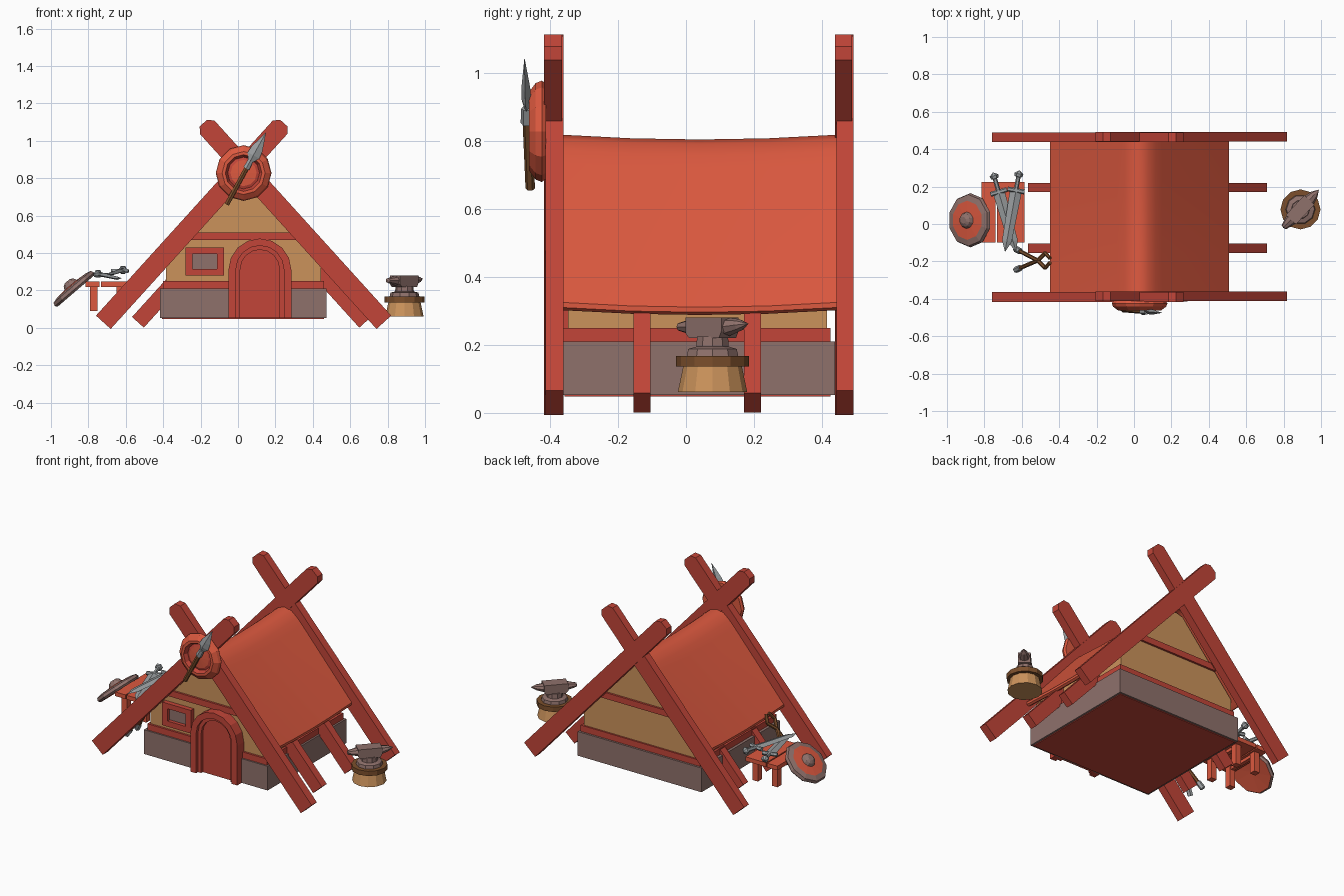
import bpy, bmesh, math
from mathutils import Vector, Matrix

if "Cube" in bpy.data.objects:
    bpy.data.objects.remove(bpy.data.objects["Cube"])

CX = 0.03  # centre line of the hut


def mat(name, r, g, b):
    m = bpy.data.materials.new(name)
    m.diffuse_color = (r, g, b, 1)
    m.use_nodes = True
    m.node_tree.nodes["Principled BSDF"].inputs["Base Color"].default_value = m.diffuse_color
    return m


ROOF = mat("orange red", 0.72, 0.10, 0.05)
WOOD = mat("dark red wood", 0.54, 0.06, 0.04)
PLASTER = mat("tan plaster", 0.60, 0.29, 0.105)
STONE = mat("purple grey", 0.275, 0.165, 0.148)
METAL = mat("steel grey", 0.33, 0.35, 0.36)
BROWN = mat("brown wood", 0.20, 0.078, 0.025)


def finish(name, bm, m, matrix=None):
    bmesh.ops.remove_doubles(bm, verts=bm.verts, dist=1e-5)
    bmesh.ops.recalc_face_normals(bm, faces=bm.faces)
    me = bpy.data.meshes.new(name)
    bm.to_mesh(me)
    bm.free()
    for k in (m if isinstance(m, list) else [m]):
        me.materials.append(k)
    ob = bpy.data.objects.new(name, me)
    bpy.context.collection.objects.link(ob)
    if matrix is not None:
        ob.matrix_world = matrix
    return ob


def loft(name, pts, ys, m, sag=None, matrix=None):
    """Closed xz profile swept along the y stations."""
    bm = bmesh.new()
    n = len(pts)
    rings = []
    for y in ys:
        d = sag(y) if sag else 0
        rings.append([bm.verts.new((x, y, z - d)) for x, z in pts])
    for a, b in zip(rings, rings[1:]):
        for i in range(n):
            j = (i + 1) % n
            bm.faces.new((a[i], a[j], b[j], b[i]))
    bm.faces.new(rings[0])
    bm.faces.new(rings[-1])
    return finish(name, bm, m, matrix)


def box(name, x0, x1, y0, y1, z0, z1, m, matrix=None):
    return loft(name, [(x0, z0), (x1, z0), (x1, z1), (x0, z1)], (y0, y1), m, None, matrix)


def lathe(name, prof, n, m, loc, axis=(0, 0, 1), scale=(1, 1, 1), bands=None):
    """(radius, height) profile turned about an axis; bands = material per segment."""
    bm = bmesh.new()
    rings = [[bm.verts.new((r * math.cos(2 * math.pi * i / n), r * math.sin(2 * math.pi * i / n), h))
              for i in range(n)] if r > 1e-6 else [bm.verts.new((0, 0, h))] for r, h in prof]
    for s, (a, b) in enumerate(zip(rings, rings[1:])):
        for i in range(n):
            j = (i + 1) % n
            vs = []
            for v in (a[i % len(a)], a[j % len(a)], b[j % len(b)], b[i % len(b)]):
                if v not in vs:
                    vs.append(v)
            if len(vs) > 2:
                bm.faces.new(vs).material_index = bands[s] if bands else 0
    q = Vector(axis).normalized().to_track_quat('Z', 'Y')
    return finish(name, bm, m, Matrix.LocRotScale(Vector(loc), q, Vector(scale)))


def rod(name, p, q, r, m, n=6):
    p, q = Vector(p), Vector(q)
    L = (q - p).length
    return lathe(name, [(0, 0), (r, 0), (r, L), (0, L)], n, m, p, q - p)


def beam(name, p, q, w, y0, y1, rounded=False):
    """Slanted timber in the xz plane from foot p to top q."""
    p, q = Vector(p), Vector(q)
    d = (q - p).normalized()
    s = Vector((-d.y, d.x)) * w / 2
    top = [q + s, q - s]
    if rounded:
        top = [q - d * 0.03 + s, q + s * 0.5, q - s * 0.5, q - d * 0.03 - s]
    return loft(name, [tuple(v) for v in [p - s, p + s] + top][::-1], (y0, y1), WOOD)


def mirrored(half):
    """Half outline of (dx, z), bottom to ridge, mirrored about the hut centre line."""
    return [(CX + x, z) for x, z in half] + [(CX - x, z) for x, z in reversed(half) if x > 0]


# hut body: stone footing, floor, plaster walls, timber bands
box("stone_footing", -0.418, 0.472, -0.37, 0.438, 0.053, 0.21, STONE)
box("floor_underside", -0.405, 0.459, -0.357, 0.425, 0.048, 0.06, WOOD)
loft("plaster_walls", mirrored([(0.415, 0.20), (0.415, 0.33), (0.05, 0.745), (0, 0.76)]),
     (-0.347, 0.414), PLASTER)
box("sill_band", -0.40, 0.46, -0.36, 0.425, 0.208, 0.25, WOOD)
for y, n in ((-0.347, "front"), (0.414, "back")):
    loft(n + "_gable_band", mirrored([(0.29, 0.47), (0.255, 0.51)]), (y - 0.013, y + 0.013), WOOD)

# roof: rounded ridge and eaves, slightly sagging in the middle
outer = [(0.465, 0.302), (0.478, 0.31), (0.478, 0.325), (0.12, 0.735), (0.085, 0.772), (0.045, 0.805), (0, 0.818)]
inner = [(0, 0.775), (0.04, 0.765), (0.08, 0.725), (0.445, 0.315)]
prof = [(CX + x, z) for x, z in outer] + [(CX - x, z) for x, z in outer[-2::-1]] \
    + [(CX - x, z) for x, z in inner[::-1]] + [(CX + x, z) for x, z in inner[1:]]
roof = loft("roof", prof, (-0.365, -0.16, 0.04, 0.24, 0.445), ROOF,
            lambda y: 0.014 * (1 - ((y - 0.04) / 0.405) ** 2))
bpy.context.view_layer.objects.active = roof
roof.select_set(True)
bpy.ops.object.shade_smooth_by_angle(angle=math.radians(35))
roof.select_set(False)

# crossed gable beams and side struts
for s, side in ((1, "right"), (-1, "left")):
    for y0, y1, n in ((-0.415, -0.362, "front"), (0.44, 0.49, "back")):
        e = 0.002 * s
        beam(f"{n}_{side}_gable_beam", (CX + s * 0.75, 0.03), (CX - s * 0.215, 1.095), 0.106,
             y0 + e, y1 + e, True)
    foot = 0.68 if s > 0 else -0.535
    for y, n in ((-0.13, "front"), (0.195, "back")):
        beam(f"{n}_{side}_strut", (foot, 0.03), (foot - s * 0.26, 0.317), 0.085, y - 0.025, y + 0.025)


# arched door: frame, recessed reveal, panel
def arch(w, top, z0=0.053):
    c = top - w
    return [(0.117 + w, z0)] + [(0.117 + w * math.cos(a * math.pi / 8), c + w * math.sin(a * math.pi / 8))
                                for a in range(9)] + [(0.117 - w, z0)]


def arch_ring(name, wo, to, wi, ti, y):
    loft(name, arch(wo, to) + arch(wi, ti)[::-1], (y, -0.34), WOOD)


arch_ring("door_frame", 0.168, 0.478, 0.128, 0.44, -0.415)
arch_ring("door_inner_frame", 0.13, 0.442, 0.105, 0.418, -0.395)
loft("door_panel", arch(0.108, 0.42), (-0.378, -0.34), WOOD)

# window
box("window_left_jamb", -0.28, -0.243, -0.378, -0.34, 0.28, 0.43, WOOD)
box("window_right_jamb", -0.112, -0.075, -0.378, -0.34, 0.28, 0.43, WOOD)
box("window_bottom_rail", -0.243, -0.112, -0.378, -0.34, 0.28, 0.316, WOOD)
box("window_top_rail", -0.243, -0.112, -0.378, -0.34, 0.396, 0.43, WOOD)
box("window_pane", -0.245, -0.11, -0.355, -0.34, 0.31, 0.40, STONE)

# wall shield and spear over the entrance
lathe("wall_shield", [(0, 0), (0.14, 0), (0.149, 0.012), (0.142, 0.03), (0.115, 0.05), (0.098, 0.05),
                      (0.085, 0.025), (0.07, 0.03), (0, 0.035)], 12, [ROOF, WOOD],
      (CX, -0.412, 0.828), (0, -1, 0), bands=[0, 0, 0, 0, 0, 1, 1, 0])
box("shield_mount", CX - 0.065, CX + 0.065, -0.42, -0.375, 0.79, 0.92, ROOF)
A, B = Vector((-0.06, -0.458, 0.66)), Vector((0.15, -0.475, 1.045))
rod("spear_shaft", A, A.lerp(B, 0.6), 0.014, BROWN)
lathe("spear_socket", [(0, 0), (0.02, 0), (0.016, 0.05), (0, 0.05)], 6, METAL, A.lerp(B, 0.5), B - A)
lathe("spear_head", [(0, 0), (0.036, 0.06), (0.032, 0.10), (0, 0.20)], 4, METAL, A.lerp(B, 0.545), B - A,
      (0.4, 1, 1))

# anvil on a stump
AX, AY = 0.89, 0.078
lathe("stump", [(0, 0.062), (0.102, 0.062), (0.085, 0.142), (0, 0.142)], 12, PLASTER, (AX, AY, 0))
lathe("stump_band", [(0, 0.137), (0.107, 0.137), (0.107, 0.168), (0, 0.168)], 12, BROWN, (AX, AY, 0))
lathe("anvil_foot", [(0, 0.165), (0.08, 0.165), (0.075, 0.188), (0.05, 0.195), (0.048, 0.225), (0, 0.225)],
      10, STONE, (AX, AY, 0))
R = Matrix.Translation((AX, AY, 0)) @ Matrix.Rotation(math.radians(47), 4, 'Z')
loft("anvil_body", [(-0.075, 0.235), (-0.06, 0.22), (0.06, 0.22), (0.07, 0.24), (0.07, 0.281), (-0.075, 0.281)],
     (-0.037, 0.037), STONE, None, R)
u = R.to_3x3() @ Vector((1, 0, 0))
c = Vector((AX, AY, 0.253))
lathe("anvil_horn", [(0, 0), (0.034, 0), (0.022, 0.045), (0, 0.08)], 8, STONE, c + u * 0.065, u + Vector((0, 0, 0.12)),
      (1, 0.8, 1))
lathe("anvil_heel", [(0, 0), (0.034, 0), (0.016, 0.06), (0, 0.065)], 8, STONE, c - u * 0.07, -u, (1, 0.8, 1))

# work bench
box("bench_left_plank", -0.815, -0.74, -0.10, 0.225, 0.22, 0.247, ROOF)
box("bench_right_plank", -0.732, -0.585, -0.10, 0.225, 0.22, 0.247, ROOF)
for i, x in enumerate((-0.77, -0.63)):
    for j, y in enumerate((-0.05, 0.17)):
        box(f"bench_leg_{i}{j}", x - 0.02, x + 0.02, y - 0.02, y + 0.02, 0.09, 0.225, ROOF)
    box(f"bench_rail_{i}", x - 0.012, x + 0.012, -0.05, 0.17, 0.20, 0.222, ROOF)

# round shield leaning on the bench
lathe("leaning_shield", [(0, -0.015), (0.135, -0.02), (0.145, -0.008), (0.138, 0.01), (0.105, 0.018), (0.045, 0.022),
                         (0.036, 0.04), (0.018, 0.05), (0, 0.05)], 10, [STONE, ROOF], (-0.88, 0.02, 0.212),
      (-0.65, 0, 0.76), bands=[1, 0, 0, 0, 1, 0, 0, 0])

# two crossed swords on the bench
for k, (tip, end) in enumerate((((-0.63, -0.15, 0.262), (-0.752, 0.27, 0.29)),
                                ((-0.69, -0.15, 0.285), (-0.615, 0.27, 0.31)))):
    t, e = Vector(tip), Vector(end)
    d = (e - t).normalized()
    lathe(f"sword_{k}_blade", [(0, 0), (0.026, 0.06), (0.032, 0.33), (0, 0.33)], 4, METAL, t, d, (1, 0.35, 1))
    side = d.cross(Vector((0, 0, 1))).normalized() * 0.046
    g = t + d * 0.335
    rod(f"sword_{k}_guard", g - side, g + side, 0.013, METAL)
    rod(f"sword_{k}_grip", g, g + d * 0.08, 0.012, METAL)
    lathe(f"sword_{k}_pommel", [(0, -0.02), (0.02, -0.012), (0.024, 0.004), (0, 0.022)], 6, METAL, g + d * 0.088, d)

# tongs leaning against the strut
P = Vector((-0.515, -0.195, 0.25))
for k, s in enumerate((1, -1)):
    low = Vector((-0.62, -0.19 + s * 0.05, 0.09))
    bend = Vector((-0.475, -0.195 - s * 0.04, 0.29))
    rod(f"tongs_{k}_handle", low, P, 0.011, BROWN)
    rod(f"tongs_{k}_jaw", P, bend, 0.011, BROWN)
    rod(f"tongs_{k}_jaw_tip", bend, (-0.45, -0.195 - s * 0.012, 0.33), 0.01, BROWN)
    rod(f"tongs_{k}_end_cap", low + (low - P) * 0.12, low + (P - low) * 0.12, 0.017, METAL)
